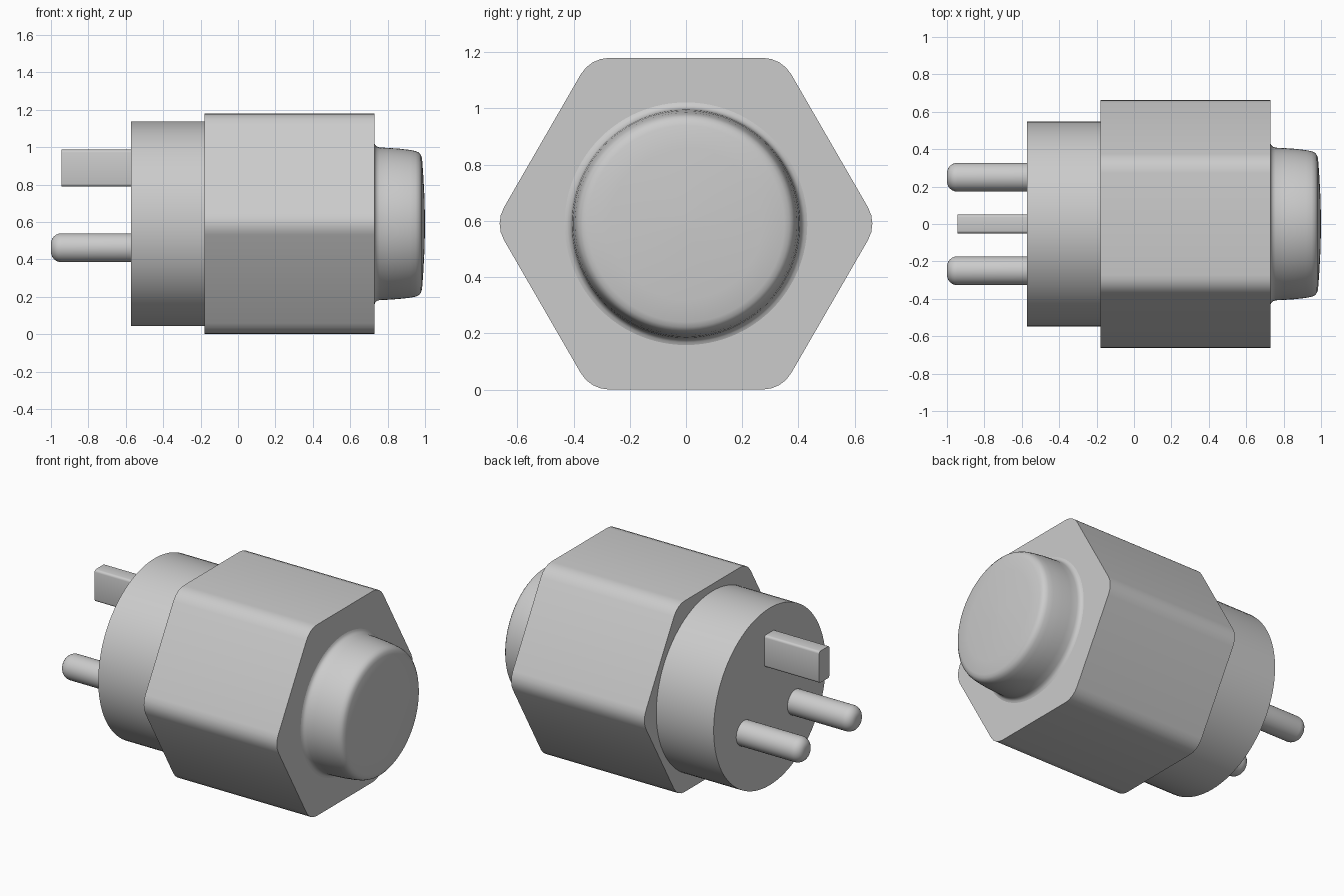
import bpy, bmesh
from math import sin, cos, pi, radians

if "Cube" in bpy.data.objects:
    bpy.data.objects.remove(bpy.data.objects["Cube"])

CZ = 0.59  # height of the main axis


def finish(bm, name, angle=40):
    bmesh.ops.recalc_face_normals(bm, faces=bm.faces)
    mesh = bpy.data.meshes.new(name)
    bm.to_mesh(mesh)
    bm.free()
    ob = bpy.data.objects.new(name, mesh)
    bpy.context.collection.objects.link(ob)
    bpy.ops.object.select_all(action='DESELECT')
    bpy.context.view_layer.objects.active = ob
    ob.select_set(True)
    bpy.ops.object.shade_smooth_by_angle(angle=radians(angle))
    return ob


def lathe(name, profile, y=0, z=CZ, n=64):
    """Revolve (x, radius) points about an axis parallel to x, capping the ends."""
    bm = bmesh.new()
    rings = [[bm.verts.new((x, y + r * cos(2 * pi * i / n), z + r * sin(2 * pi * i / n)))
              for i in range(n)] for x, r in profile]
    for a, b in zip(rings, rings[1:]):
        for i in range(n):
            j = (i + 1) % n
            bm.faces.new((a[i], a[j], b[j], b[i]))
    bm.faces.new(rings[0])
    bm.faces.new(rings[-1])
    return finish(bm, name)


def prism(name, outline, x0, x1):
    """Extrude a (y, z) outline along x."""
    bm = bmesh.new()
    face = bm.faces.new([bm.verts.new((x0, y, z)) for y, z in outline])
    ext = bmesh.ops.extrude_face_region(bm, geom=[face], use_keep_orig=True)
    for v in ext['geom']:
        if isinstance(v, bmesh.types.BMVert):
            v.co.x = x1
    return finish(bm, name)


# Hexagonal body with rounded corners
r = 0.117
core = (0.59 - r) / cos(pi / 6)
hexagon = []
for k in range(6):
    a = k * pi / 3
    for s in range(5):
        t = a + radians(-30 + 15 * s)
        hexagon.append((core * cos(a) + r * cos(t), CZ + core * sin(a) + r * sin(t)))
prism("hex_body", hexagon, -0.18, 0.73)

# Round collar behind the body
lathe("rear_collar", [(-0.572, 0.547), (-0.18, 0.547)], n=96)

# Tapered front knob with flared root and slightly domed face
lathe("front_knob", [(0.729, 0.435), (0.733, 0.422), (0.742, 0.413), (0.757, 0.408),
                     (0.80, 0.406), (0.86, 0.402), (0.92, 0.395), (0.95, 0.389),
                     (0.968, 0.381), (0.978, 0.368), (0.984, 0.35), (0.99, 0.27),
                     (0.996, 0.16), (0.999, 0.06), (1.0, 0.01)], n=96)

# Two round pins with softened tips
tip = [(-1 + 0.055 * (1 - sin(t)), 0.022 + 0.055 * cos(t))
       for t in [radians(90 - 15 * i) for i in range(7)]]
for side, y in (("left", -0.25), ("right", 0.25)):
    lathe(side + "_round_pin", tip + [(-0.56, 0.077)], y=y, z=0.462, n=32)

# Flat blade pin with rounded long edges
b = 0.014
blade = []
for k, (sy, sz) in enumerate(((1, 1), (-1, 1), (-1, -1), (1, -1))):
    for s in range(4):
        t = k * pi / 2 + radians(30 * s)
        blade.append((sy * (0.05 - b) + b * cos(t), 0.888 + sz * (0.098 - b) + b * sin(t)))
prism("flat_pin", blade, -0.945, -0.56)
